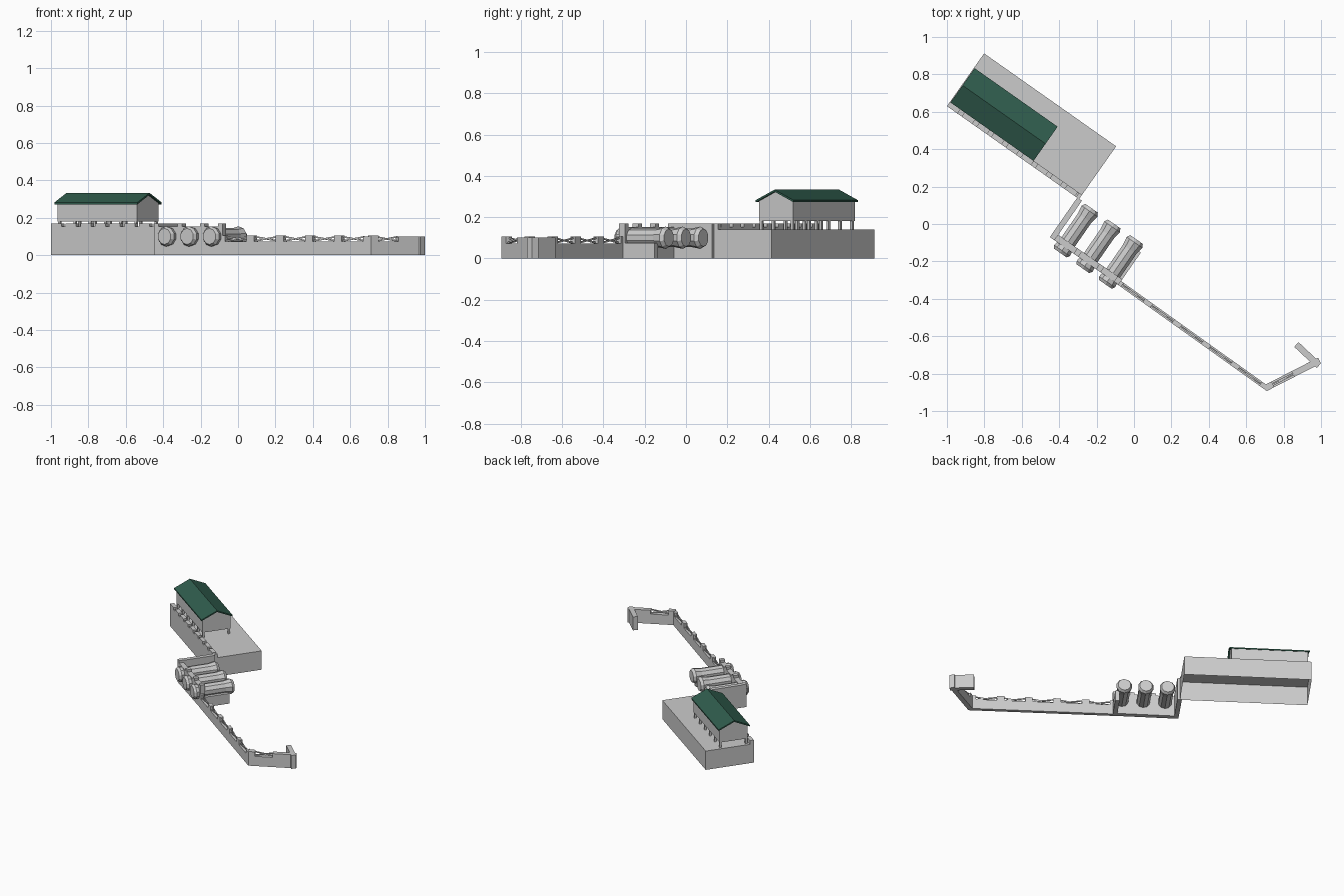
import bpy, bmesh, math
from mathutils import Vector, Matrix

if "Cube" in bpy.data.objects:
    bpy.data.objects.remove(bpy.data.objects["Cube"])


def finish(bm, name, mat=None):
    bmesh.ops.recalc_face_normals(bm, faces=bm.faces)
    me = bpy.data.meshes.new(name)
    bm.to_mesh(me)
    bm.free()
    ob = bpy.data.objects.new(name, me)
    bpy.context.collection.objects.link(ob)
    if mat:
        me.materials.append(mat)
    return ob


class Run:
    """Local frame along a wall: u runs from p to q, v points inward (left)."""

    def __init__(self, p, q):
        self.p = Vector((p[0], p[1], 0))
        d = Vector((q[0] - p[0], q[1] - p[1], 0))
        self.len = d.length
        self.u = d.normalized()
        self.v = Vector((-self.u.y, self.u.x, 0))

    def at(self, u, v, z):
        return self.p + self.u * u + self.v * v + Vector((0, 0, z))


def box(bm, run, u0, u1, v0, v1, z0, z1, bottom=True):
    lo = [bm.verts.new(run.at(u, v, z0)) for u, v in ((u0, v0), (u1, v0), (u1, v1), (u0, v1))]
    hi = [bm.verts.new(run.at(u, v, z1)) for u, v in ((u0, v0), (u1, v0), (u1, v1), (u0, v1))]
    for i in range(4):
        j = (i + 1) % 4
        bm.faces.new((lo[i], lo[j], hi[j], hi[i]))
    bm.faces.new(hi)
    if bottom:
        bm.faces.new(lo[::-1])


def prism(bm, run, prof, u0, u1):
    """Extrude a (v, z) outline along u."""
    a = [bm.verts.new(run.at(u0, v, z)) for v, z in prof]
    b = [bm.verts.new(run.at(u1, v, z)) for v, z in prof]
    n = len(prof)
    for i in range(n):
        j = (i + 1) % n
        bm.faces.new((a[i], a[j], b[j], b[i]))
    bm.faces.new(a[::-1])
    bm.faces.new(b)


def bar(bm, run, a, b, v0, v1, w):
    """Slanted bar between two (u, z) points."""
    pts = [(a[0], a[1] - w), (b[0], b[1] - w), (b[0], b[1] + w), (a[0], a[1] + w)]
    f = [bm.verts.new(run.at(u, v0, z)) for u, z in pts]
    k = [bm.verts.new(run.at(u, v1, z)) for u, z in pts]
    for i in range(4):
        j = (i + 1) % 4
        bm.faces.new((f[i], f[j], k[j], k[i]))
    bm.faces.new(f[::-1])
    bm.faces.new(k)


green = bpy.data.materials.new("roof_green")
green.diffuse_color = (0.03, 0.11, 0.075, 1)
green.use_nodes = True
green.node_tree.nodes["Principled BSDF"].inputs["Base Color"].default_value = green.diffuse_color

# raised platform, open underneath
plat = Run((-1.0, 0.63), (-0.294, 0.133))
bm = bmesh.new()
box(bm, plat, 0, plat.len, 0, 0.345, 0, 0.14, bottom=False)
finish(bm, "platform")

# parapet with merlons on the front edge
bm = bmesh.new()
box(bm, plat, 0, plat.len, 0, 0.028, 0.14, 0.152)
n = 9
step = plat.len / n
for i in range(n):
    box(bm, plat, i * step, i * step + step * 0.72, 0, 0.028, 0.152, 0.168)
box(bm, plat, plat.len - 0.02, plat.len, 0, 0.028, 0.152, 0.168)
finish(bm, "platform_parapet")

# hall on posts
bm = bmesh.new()
for v in (0.047, 0.231):
    for i in range(6):
        u = 0.025 + i * 0.1
        box(bm, plat, u - 0.007, u + 0.007, v - 0.007, v + 0.007, 0.14, 0.182)
finish(bm, "hall_posts")
bm = bmesh.new()
prism(bm, plat, [(0.038, 0.18), (0.24, 0.18), (0.24, 0.277), (0.139, 0.324), (0.038, 0.277)], 0.015, 0.535)
finish(bm, "hall_walls")
bm = bmesh.new()
prism(bm, plat, [(0.027, 0.272), (0.139, 0.323), (0.251, 0.272), (0.251, 0.282), (0.139, 0.333), (0.027, 0.282)],
      0.004, 0.547)
finish(bm, "hall_roof", green)

# battery wall with merlons between the barrels
bat = Run((-0.45, -0.07), (-0.083, -0.325))
bm = bmesh.new()
box(bm, bat, 0, bat.len, 0, 0.035, 0, 0.152)
for u in (0.0, 0.155, 0.3, bat.len - 0.03):
    box(bm, bat, u, u + 0.03, 0, 0.035, 0.152, 0.17)
finish(bm, "battery_wall")

# side wall linking battery and platform, low wall on the other side
bm = bmesh.new()
box(bm, bat, 0, 0.03, 0.035, 0.258, 0, 0.168)
finish(bm, "link_wall")
bm = bmesh.new()
box(bm, bat, bat.len - 0.03, bat.len, 0.035, 0.21, 0, 0.075)
finish(bm, "low_side_wall")

# faceted barrels with flared ends
SIDES = 10
rings = [(-0.038, 0.043), (-0.022, 0.054), (0.035, 0.046), (0.19, 0.046), (0.235, 0.054), (0.254, 0.043)]
for k, u in enumerate((0.095, 0.242, 0.388)):
    bm = bmesh.new()
    loops = []
    for v, r in rings:
        loops.append([bm.verts.new(bat.at(u + r * math.cos(t), v, 0.1 + r * math.sin(t)))
                      for t in (2 * math.pi * (i + 0.5) / SIDES for i in range(SIDES))])
    for a, b in zip(loops, loops[1:]):
        for i in range(SIDES):
            j = (i + 1) % SIDES
            bm.faces.new((a[i], a[j], b[j], b[i]))
    bm.faces.new(loops[0])
    bm.faces.new(loops[-1])
    finish(bm, "barrel_%d" % (k + 1))


# curtain walls with posts and crossed braces
def curtain(name, run, t, spans, post, last):
    bm = bmesh.new()
    box(bm, run, 0, run.len, 0, t, 0, 0.072)
    step = (run.len - last - post / 2) / spans
    for i in range(spans):
        u0 = i * step
        box(bm, run, max(u0 - post / 2, 0), u0 + post / 2, 0, t, 0.072, 0.105)
        a, b = u0 + post / 2, u0 + step - post / 2
        bar(bm, run, (a, 0.076), (b, 0.098), t * 0.3, t * 0.5, 0.004)
        bar(bm, run, (a, 0.098), (b, 0.076), t * 0.5, t * 0.7, 0.004)
    box(bm, run, run.len - last - post, run.len, 0, t, 0.072, 0.1)
    finish(bm, name)


curtain("long_wall", Run((-0.09, -0.322), (0.71, -0.893)), 0.026, 5, 0.05, 0.0)
curtain("end_wall", Run((0.71, -0.893), (1.0, -0.745)), 0.034, 1, 0.09, 0.07)
ret = Run((1.0, -0.745), (0.88, -0.632))
bm = bmesh.new()
box(bm, ret, 0, ret.len, 0, 0.034, 0, 0.1)
finish(bm, "return_wall")
